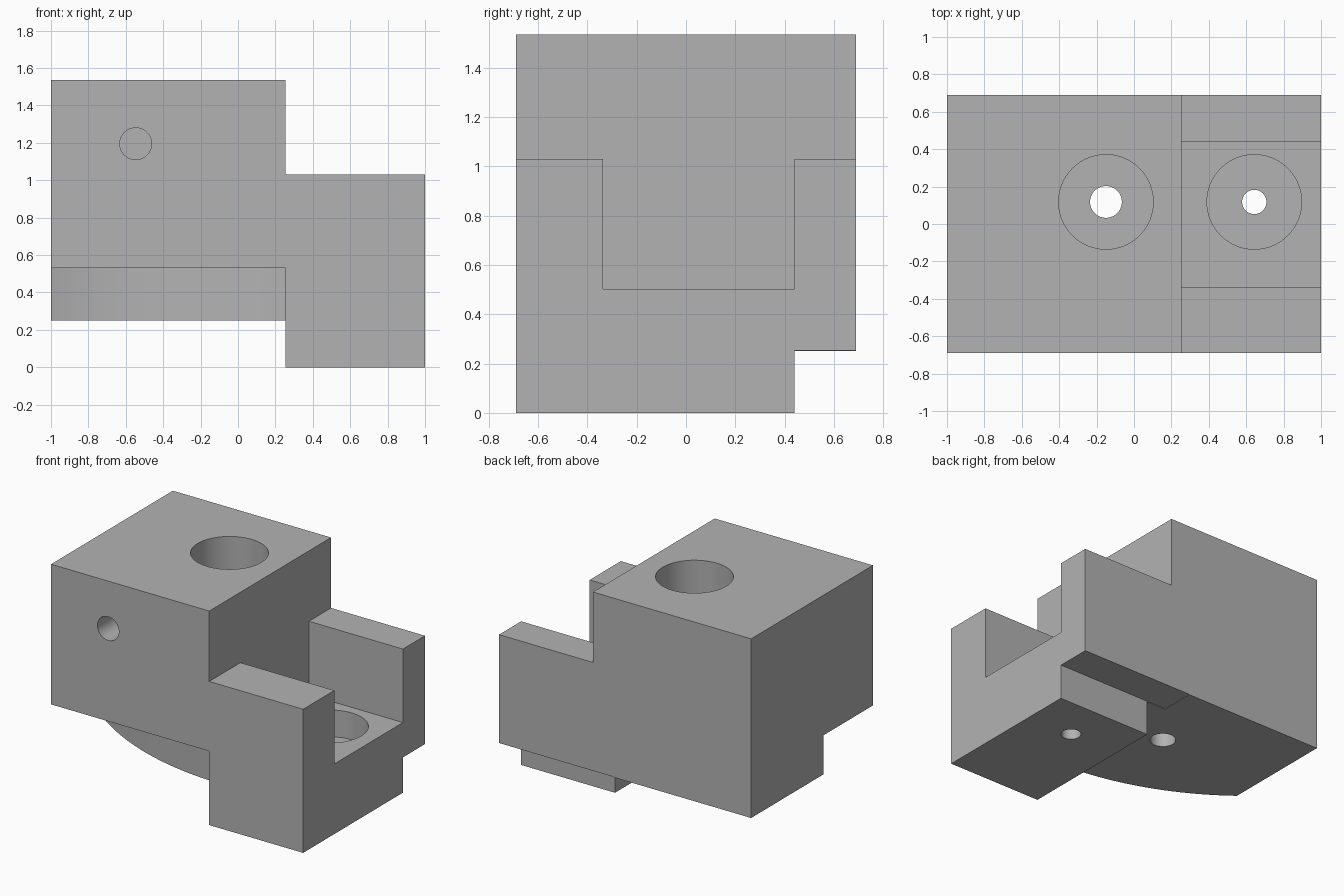
import bpy, bmesh, math
from mathutils import Matrix, Vector

cube = bpy.data.objects.get("Cube")
if cube:
    bpy.data.objects.remove(cube, do_unlink=True)

steel = bpy.data.materials.new("plain_grey")
steel.use_nodes = True
GREY = (0.45, 0.45, 0.45, 1)
steel.diffuse_color = GREY
steel.node_tree.nodes["Principled BSDF"].inputs["Base Color"].default_value = GREY


def prism(name, points, direction):
    """Extrude a closed 3D outline along a direction."""
    bm = bmesh.new()
    face = bm.faces.new([bm.verts.new(p) for p in points])
    moved = bmesh.ops.extrude_face_region(bm, geom=[face])["geom"]
    verts = [v for v in moved if isinstance(v, bmesh.types.BMVert)]
    bmesh.ops.translate(bm, verts=verts, vec=Vector(direction))
    bmesh.ops.recalc_face_normals(bm, faces=bm.faces)
    return finish(name, bm)


def finish(name, bm):
    mesh = bpy.data.meshes.new(name)
    bm.to_mesh(mesh)
    bm.free()
    mesh.materials.append(steel)
    obj = bpy.data.objects.new(name, mesh)
    bpy.context.collection.objects.link(obj)
    return obj


def box(name, x0, x1, y0, y1, z0, z1):
    outline = [(x0, y0, z0), (x1, y0, z0), (x1, y1, z0), (x0, y1, z0)]
    return prism(name, outline, (0, 0, z1 - z0))


def cylinder(name, centre, radius, depth, turn=0):
    bm = bmesh.new()
    bmesh.ops.create_cone(bm, cap_ends=True, segments=64, radius1=radius,
                          radius2=radius, depth=depth)
    place = Matrix.Translation(centre) @ Matrix.Rotation(turn, 4, "X")
    bmesh.ops.transform(bm, matrix=place, verts=bm.verts)
    return finish(name, bm)


def cut(body, cutter):
    mod = body.modifiers.new(cutter.name, "BOOLEAN")
    mod.operation = "DIFFERENCE"
    mod.solver = "EXACT"
    mod.object = cutter
    bpy.context.view_layer.objects.active = body
    bpy.ops.object.modifier_apply(modifier=mod.name)
    bpy.data.objects.remove(cutter, do_unlink=True)


# Stepped clamp body, extruded from its front outline
STEP, HALF = 0.255, 0.69
outline = [(-1, 0.25), (STEP, 0.25), (STEP, 0), (1, 0),
           (1, 1.03), (STEP, 1.03), (STEP, 1.535), (-1, 1.535)]
body = prism("clamp_block", [(x, -HALF, z) for x, z in outline], (0, 2 * HALF, 0))

# Channel in the low end and ledge under the back edge
cut(body, box("channel", STEP, 1.2, -0.337, 0.44, 0.503, 1.3))
cut(body, box("back_ledge", 0.1, 1.2, 0.44, 0.9, -0.2, 0.253))

# Curved clearance under the front of the tall end
CY, R = 1.463, 2.03
arc = []
for i in range(41):
    x = -1.05 + (STEP + 1.05) * i / 40
    arc.append((x, CY - math.sqrt(R * R - (x - STEP) ** 2), 0.1))
cut(body, prism("curved_relief", arc + [(STEP, -0.9, 0.1), (-1.05, -0.9, 0.1)],
                (0, 0, 0.43)))

# Counterbored bolt holes: x, small radius, counterbore floor
for x, r, floor in ((-0.15, 0.085, 0.6), (0.643, 0.065, 0.31)):
    cut(body, cylinder("bolt_hole", (x, 0.118, 0.8), r, 2.4))
    cut(body, cylinder("counterbore", (x, 0.118, floor + 0.6), 0.253, 1.2))

# Blind pin hole in the front face
cut(body, cylinder("pin_hole", (-0.547, -HALF, 1.195), 0.085, 1.0, math.pi / 2))

bpy.ops.object.select_all(action="DESELECT")
body.select_set(True)
bpy.context.view_layer.objects.active = body
bpy.ops.object.shade_smooth_by_angle(angle=math.radians(30))
